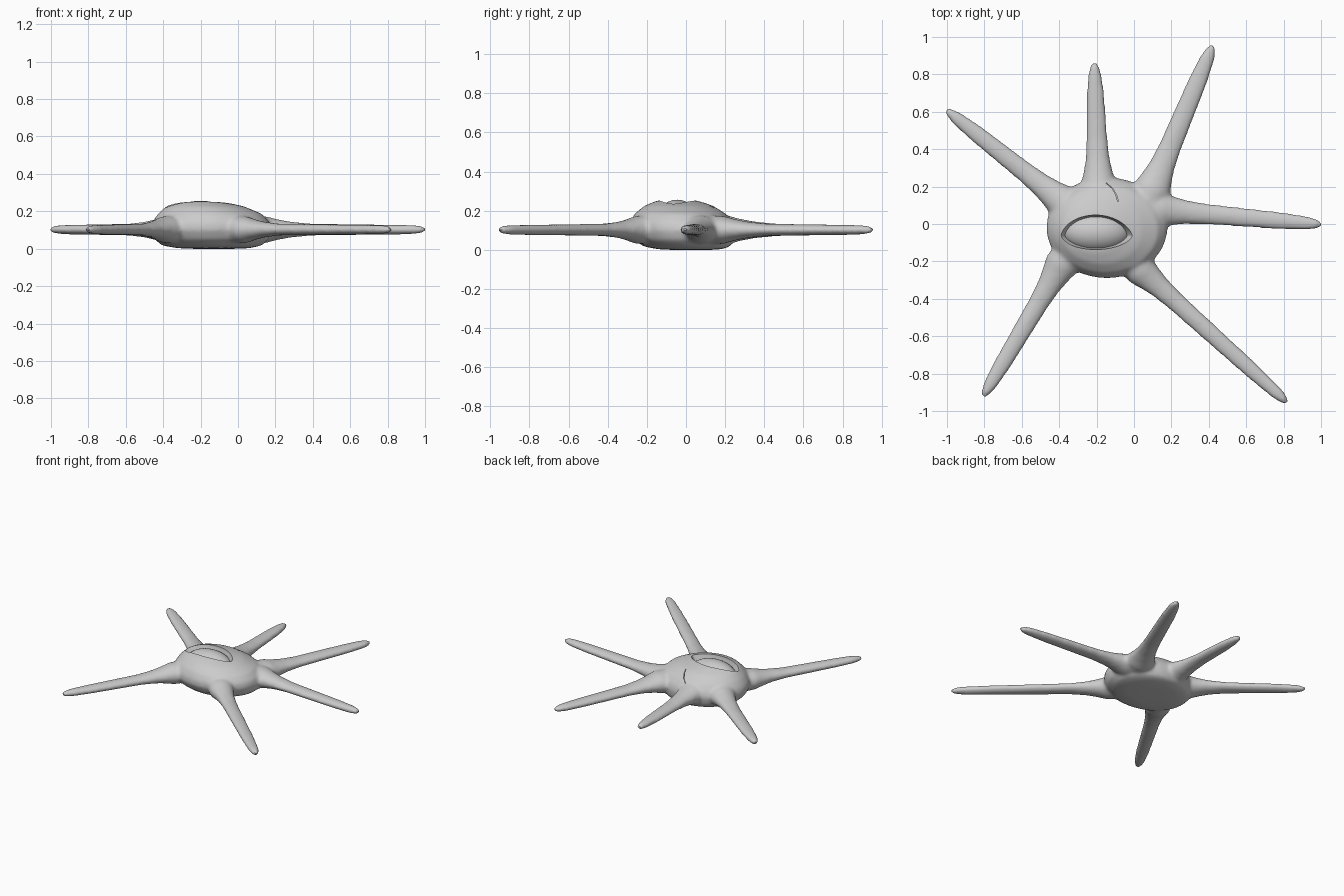
import bpy, bmesh, math
from mathutils import Vector

if "Cube" in bpy.data.objects:
    bpy.data.objects.remove(bpy.data.objects["Cube"])


def loft(name, rings):
    """Skin a list of equal-length point rings and close both ends."""
    bm = bmesh.new()
    rows = [[bm.verts.new(p) for p in ring] for ring in rings]
    n = len(rows[0])
    for a, b in zip(rows, rows[1:]):
        for i in range(n):
            bm.faces.new((a[i], a[(i + 1) % n], b[(i + 1) % n], b[i]))
    bm.faces.new(rows[0][::-1])
    bm.faces.new(rows[-1])
    bmesh.ops.recalc_face_normals(bm, faces=bm.faces)
    me = bpy.data.meshes.new(name)
    bm.to_mesh(me)
    bm.free()
    ob = bpy.data.objects.new(name, me)
    bpy.context.collection.objects.link(ob)
    return ob


def angles(n):
    return [2 * math.pi * i / n for i in range(n)]


# Rounded body: (scale, z, centre x, centre y)
profile = [(.3, -.001, -.13, .03), (.6, .003, -.13, .02), (.82, .017, -.14, .005), (.94, .05, -.14, -.01),
           (1, .1, -.145, -.02), (.97, .14, -.145, -.025), (.86, .185, -.15, -.03),
           (.65, .225, -.175, -.037), (.4, .25, -.2, -.045), (.15, .259, -.2, -.045)]
body = loft("body", [[(cx + .325 * s * math.cos(a), cy + .27 * s * math.sin(a), z)
                      for a in angles(48)] for s, z, cx, cy in profile])

# Six tapering arms: (point at the body's edge, tip, width factor)
arms = [((-.19, .22), (-.212, .868), 1.02), ((.1, .19), (.422, .957), 1.1),
        ((.15, .075), (1.006, -.003), 1), ((.04, -.25), (.822, -.957), .95),
        ((-.39, -.22), (-.808, -.925), 1), ((-.39, .125), (-1.006, .612), 1)]
# (distance from edge, half width, half height)
sections = [(-.14, .03, .03), (-.07, .085, .075), (0, .092, .072),
            (.06, .077, .056), (.13, .064, .043), (.24, .056, .032)]
parts = [body]
for root, tip, w in arms:
    root, tip = Vector((*root, .102)), Vector((*tip, .102))
    length = (tip - root).length
    d = (tip - root).normalized()
    side = Vector((-d.y, d.x, 0))
    ends = [(length * .75, .047, .027), (length - .075, .037, .025),
            (length - .025, .025, .02), (length, .01, .01)]
    rings = [[root + d * t + side * (hw * w * math.cos(a)) + Vector((0, 0, hh * math.sin(a)))
              for a in angles(16)] for t, hw, hh in sections + ends]
    parts.append(loft("arm", rings))

# Blend arms and body into one skin
bpy.ops.object.select_all(action='DESELECT')
for p in parts:
    p.select_set(True)
bpy.context.view_layer.objects.active = body
bpy.ops.object.join()
m = body.modifiers.new("blend", 'REMESH')
m.mode, m.voxel_size = 'VOXEL', .011
m = body.modifiers.new("soften", 'SMOOTH')
m.factor, m.iterations = .5, 12


# Almond eye opening, wider toward the top so the lids slope
def almond(sx, sy, z):
    pts = []
    for a in angles(40):
        c, s = math.cos(a), math.sin(a)
        h = .095 if s > 0 else .075
        pts.append((-.205 + .175 * sx * c, -.055 - .008 * c * c + h * sy * math.copysign(abs(s) ** 1.35, s), z))
    return pts


opening = loft("eye_cutter", [almond(.85, .8, .15), almond(.98, .9, .2), almond(1.12, 1.08, .235),
                              almond(1.25, 1.1, .29)])

# Thin crease behind the eye
path = [(-.15, .22), (-.115, .19), (-.095, .155), (-.085, .12)]
crease = loft("crease_cutter", [[(x - .002, y, .155), (x + .002, y, .155),
                                 (x + .002, y, .28), (x - .002, y, .28)] for x, y in path])

for cutter in (opening, crease):
    m = body.modifiers.new("cut", 'BOOLEAN')
    m.operation, m.object, m.solver = 'DIFFERENCE', cutter, 'EXACT'
for m in list(body.modifiers):
    bpy.ops.object.modifier_apply(modifier=m.name)
for cutter in (opening, crease):
    bpy.data.objects.remove(cutter)

# Eyeball bulging in the opening
bpy.ops.mesh.primitive_uv_sphere_add(segments=48, ring_count=24, radius=1, location=(-.2, -.045, .15))
eye = bpy.context.object
eye.name = "eyeball"
eye.scale = (.18, .108, .106)

bpy.ops.object.select_all(action='DESELECT')
for ob in (body, eye):
    ob.select_set(True)
bpy.context.view_layer.objects.active = body
bpy.ops.object.shade_smooth_by_angle(angle=math.radians(35))
